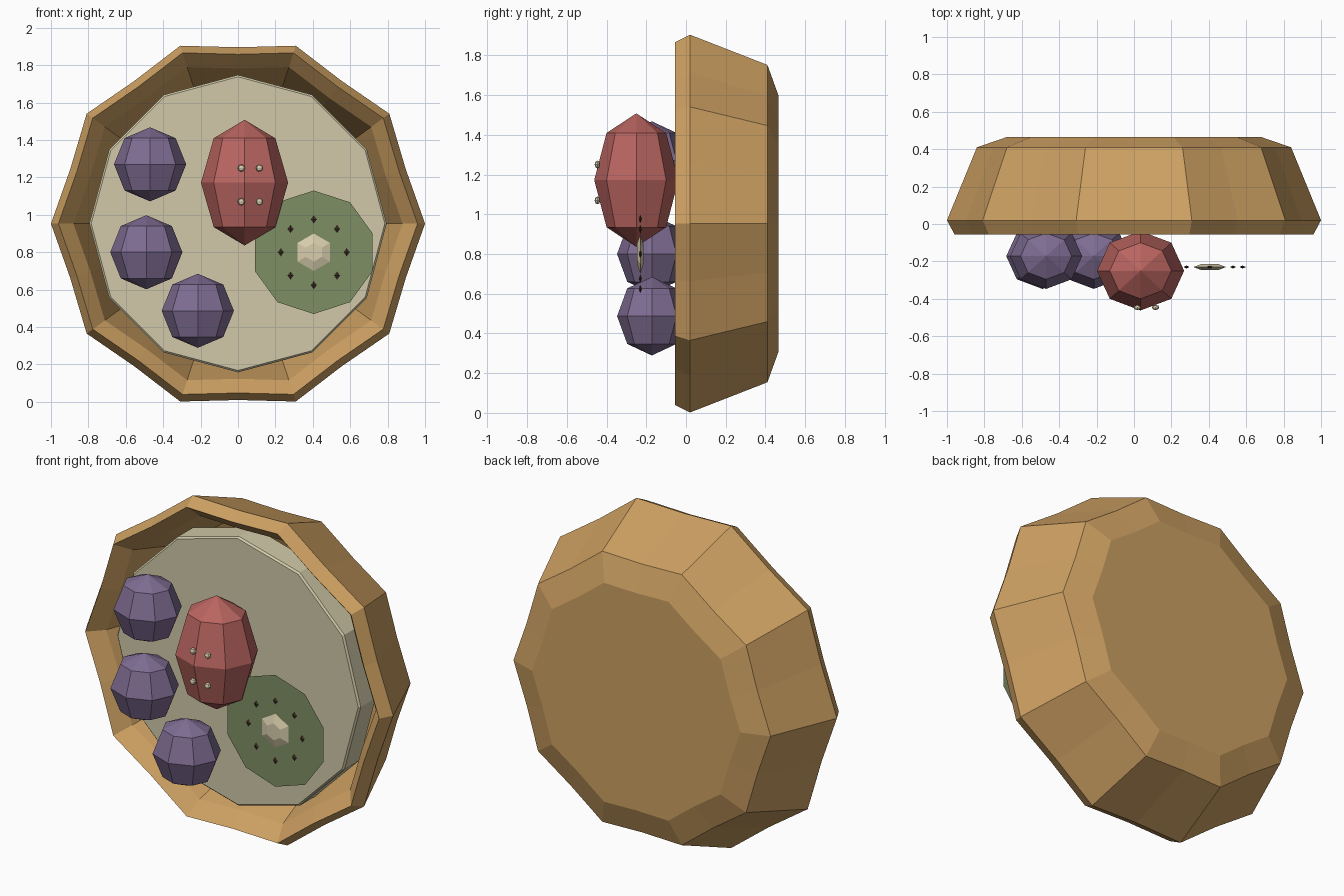
import bpy, bmesh
from math import pi, sin, cos
from mathutils import Vector, Matrix

cube = bpy.data.objects.get("Cube")
if cube:
    bpy.data.objects.remove(cube, do_unlink=True)


def material(name, rgb):
    """Flat material from 0-255 display values."""
    lin = [((c / 255 + 0.055) / 1.055) ** 2.4 for c in rgb] + [1]
    mat = bpy.data.materials.new(name)
    mat.use_nodes = True
    mat.diffuse_color = lin
    mat.node_tree.nodes["Principled BSDF"].inputs["Base Color"].default_value = lin
    return mat


WOOD = material("wood", (205, 160, 98))
BROTH = material("broth", (209, 201, 168))
RED = material("red", (186, 101, 96))
PURPLE = material("purple", (126, 108, 146))
GREEN = material("green", (126, 143, 101))
SEED = material("dark_seed", (66, 52, 40))
CREAM = material("cream", (216, 205, 172))


def finish(name, bm, mat, location):
    bmesh.ops.recalc_face_normals(bm, faces=bm.faces)
    mesh = bpy.data.meshes.new(name)
    bm.to_mesh(mesh)
    bm.free()
    mesh.materials.append(mat)
    obj = bpy.data.objects.new(name, mesh)
    obj.location = location
    bpy.context.collection.objects.link(obj)
    return obj


def lathe(name, profile, sides, mat, location, start=0.0, dip=1.0):
    """Turn (radius, y) points around the y axis; dip pulls in every other column."""
    bm = bmesh.new()
    rings = []
    for r, y in profile:
        ring = []
        for i in range(sides):
            a = start + 2 * pi * i / sides
            k = r * (dip if i % 2 else 1)
            ring.append(bm.verts.new((k * cos(a), y, k * sin(a))))
        rings.append(ring)
    for a, b in zip(rings, rings[1:]):
        for i in range(sides):
            j = (i + 1) % sides
            bm.faces.new((a[i], a[j], b[j], b[i]))
    bm.faces.new(rings[0])
    if len(rings) > 1:
        bm.faces.new(rings[-1])
    return finish(name, bm, mat, location)


def ball(name, location, size, mat, segments=8, rings=4):
    bm = bmesh.new()
    bmesh.ops.create_uvsphere(bm, u_segments=segments, v_segments=rings, radius=1,
                              matrix=Matrix.Diagonal(Vector((*size, 1))))
    return finish(name, bm, mat, location)


# Ten-sided bowl standing on its edge, open to the front
MID = 0.953
lathe("bowl", [(0.68, 0.465), (0.84, 0.41), (1, 0.02), (0.96, -0.055),
               (0.88, 0.03), (0.77, 0.34), (0.64, 0.39)],
      20, WOOD, (0, 0, MID), dip=0.943)

# Broth filling
lathe("broth", [(0.785, 0), (0.795, 0.01), (0.795, 0.15)], 12, BROTH, (0, 0, MID))

# Purple balls
for i, (x, z) in enumerate([(-0.47, 1.27), (-0.49, 0.8), (-0.215, 0.487)]):
    ball(f"purple_ball_{i + 1}", (x, -0.172, z), (0.193, 0.175, 0.198), PURPLE)

# Red piece with four pale dots
ball("red_piece", (0.035, -0.25, 1.172), (0.233, 0.212, 0.336), RED)
for x in (0.018, 0.115):
    for z in (1.07, 1.25):
        ball("pale_dot", (x, -0.446, z), (0.02, 0.014, 0.02), CREAM)

# Green slice with pale core and a ring of seeds
slice_mid = Vector((0.405, -0.23, 0.8))
lathe("green_slice", [(0.33, 0)], 10, GREEN, slice_mid, start=pi / 2)
lathe("slice_core", [(0.05, -0.017), (0.1, 0), (0.05, 0.017)], 6, CREAM,
      slice_mid, start=pi / 2)
for i in range(8):
    a = i * pi / 4
    ball("seed", slice_mid + 0.176 * Vector((cos(a), 0, sin(a))),
         (0.017, 0.008, 0.022), SEED, segments=4, rings=2)
